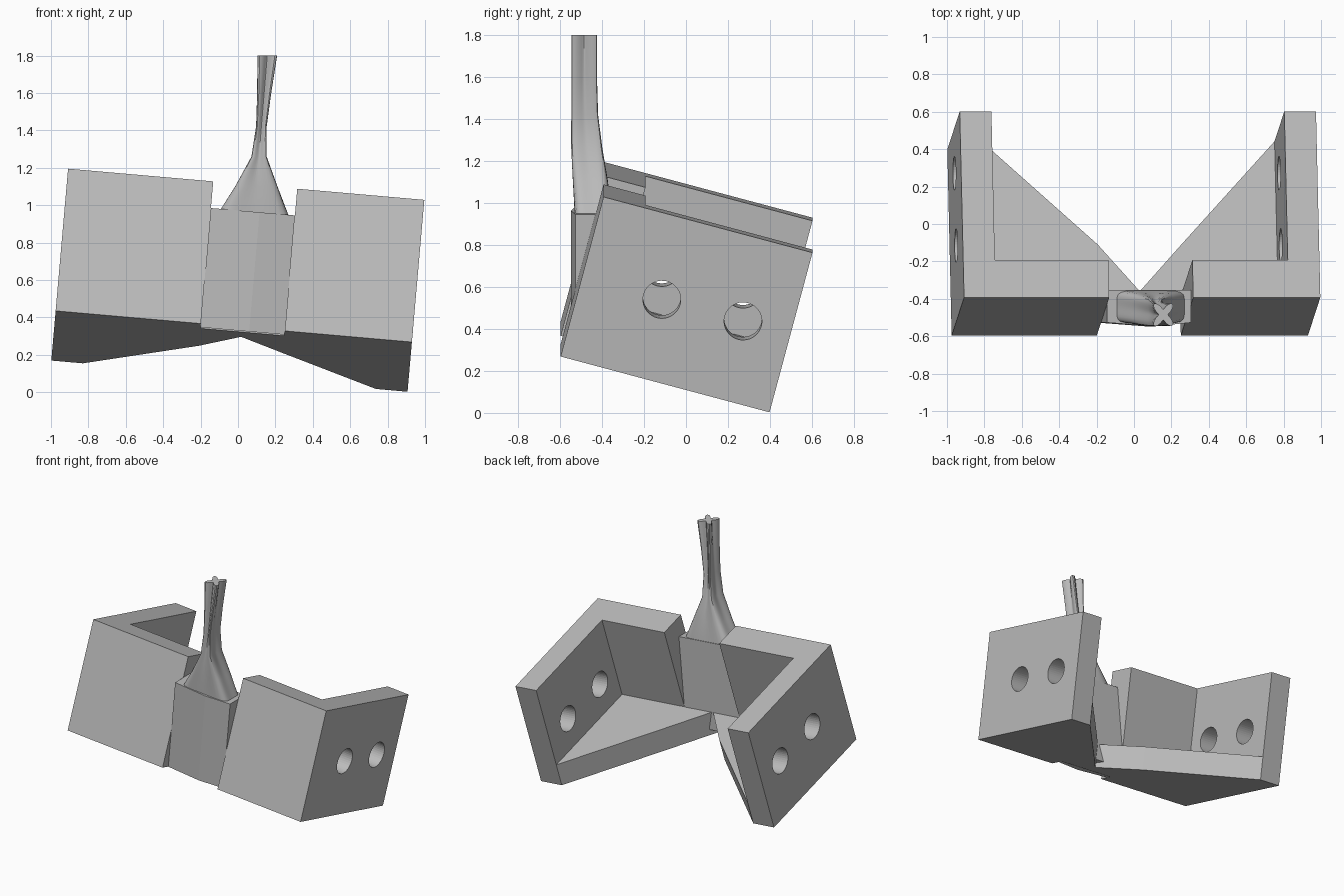
import bpy, bmesh, math
from mathutils import Matrix, Vector

cube = bpy.data.objects.get("Cube")
if cube:
    bpy.data.objects.remove(cube, do_unlink=True)

grey = bpy.data.materials.new("plain grey")
grey.use_nodes = True
grey.diffuse_color = (0.5, 0.5, 0.5, 1)
grey.node_tree.nodes["Principled BSDF"].inputs["Base Color"].default_value = (0.5, 0.5, 0.5, 1)

# Frames: the brackets are rolled and pitched, the centre body only rolled
ORIGIN = Matrix.Translation((-0.975, -0.597, 0.435))
ROLL = ORIGIN @ Matrix.Rotation(math.radians(5), 4, 'Y')
TILT = ROLL @ Matrix.Rotation(math.radians(-15), 4, 'X')
WIDTH, HEIGHT, DEPTH = 1.912, 0.79, 1.03
WALL, FRONT, FLOOR = 0.17, 0.207, 0.17
GAP_LEFT, GAP_RIGHT, GAP_DEPTH = 0.779, 1.23, 0.46


def finish(name, bm, matrix=Matrix()):
    bmesh.ops.recalc_face_normals(bm, faces=bm.faces)
    mesh = bpy.data.meshes.new(name)
    bm.to_mesh(mesh)
    bm.free()
    mesh.transform(matrix)
    mesh.materials.append(grey)
    obj = bpy.data.objects.new(name, mesh)
    bpy.context.collection.objects.link(obj)
    return obj


def loft(name, rings, matrix=Matrix()):
    bm = bmesh.new()
    loops = [[bm.verts.new(p) for p in ring] for ring in rings]
    n = len(loops[0])
    for a, b in zip(loops, loops[1:]):
        for i in range(n):
            j = (i + 1) % n
            bm.faces.new((a[i], a[j], b[j], b[i]))
    bm.faces.new(loops[0][::-1])
    bm.faces.new(loops[-1])
    return finish(name, bm, matrix)


def prism(name, outline, low, high, matrix):
    return loft(name, [[(x, y, z) for x, y in outline] for z in (low, high)], matrix)


def drill(target, x):
    # two round mounting holes through a side wall
    for y in (0.395, 0.795):
        bm = bmesh.new()
        place = Matrix.Translation((x, y, 0.388)) @ Matrix.Rotation(math.pi / 2, 4, 'Y')
        bmesh.ops.create_cone(bm, cap_ends=True, segments=40, radius1=0.09,
                              radius2=0.09, depth=0.6, matrix=place)
        cutter = finish("hole_cutter", bm, TILT)
        cutter.hide_render = True
        cutter.hide_viewport = True
        cutter.display_type = 'WIRE'
        mod = target.modifiers.new("hole", 'BOOLEAN')
        mod.object = cutter
        mod.operation = 'DIFFERENCE'
        mod.solver = 'EXACT'
    bpy.context.view_layer.update()
    graph = bpy.context.evaluated_depsgraph_get()
    mesh = bpy.data.meshes.new_from_object(target.evaluated_get(graph))
    cutters = [m.object for m in target.modifiers]
    target.modifiers.clear()
    target.data = mesh
    for c in cutters:
        bpy.data.objects.remove(c, do_unlink=True)


# L-shaped brackets with a sloped floor gusset
for side, edge, sign, span in (("right", 0, 1, GAP_LEFT),
                               ("left", WIDTH, -1, WIDTH - GAP_RIGHT)):
    corner = [(0, 0), (span, 0), (span, FRONT), (WALL, FRONT), (WALL, DEPTH), (0, DEPTH)]
    floor = [(WALL, FRONT), (span, FRONT), (span, GAP_DEPTH), (WALL, DEPTH)]
    shift = lambda pts: [(edge + sign * x, y) for x, y in pts]
    bracket = prism(side + "_bracket", shift(corner), 0, HEIGHT, TILT)
    drill(bracket, edge + sign * WALL / 2)
    prism(side + "_floor_gusset", shift(floor), 0, FLOOR, TILT)

# V-shaped web joining the two gussets below the body
web = [(GAP_LEFT, 0.1), (GAP_RIGHT, 0.1), (GAP_RIGHT, GAP_DEPTH), (1.0, 0.2), (GAP_LEFT, GAP_DEPTH)]
prism("centre_web", web, 0, FLOOR, TILT)

# Upright centre body with a shallow front ridge
body = [(GAP_LEFT, 0.07), (1.04, 0.05), (GAP_RIGHT, 0.07), (GAP_RIGHT, 0.245), (GAP_LEFT, 0.245)]
prism("centre_body", body, -0.02, 0.62, ROLL)


# Pinched spout: rounded base narrowing into a four-lobed stem
def lobed_ring(x0, x1, y0, y1, z, tilt, pinch, count=48):
    ring = []
    for i in range(count):
        a = 2 * math.pi * i / count
        c, s = math.cos(a), math.sin(a)
        r = (1 - pinch * math.cos(2 * a) ** 2) / (c ** 6 + s ** 6) ** (1 / 6)
        x = c * r * (x1 - x0) / 2
        ring.append(Vector(((x0 + x1) / 2 + x, (y0 + y1) / 2 + s * r * (y1 - y0) / 2, z - tilt * x)))
    return ring


spout = loft("pinched_spout", [
    lobed_ring(-0.10, 0.275, -0.53, -0.355, 0.95, 0.087, 0),
    lobed_ring(-0.015, 0.215, -0.54, -0.37, 1.10, 0.04, 0.05),
    lobed_ring(0.07, 0.155, -0.55, -0.395, 1.26, 0, 0.2),
    lobed_ring(0.095, 0.155, -0.55, -0.415, 1.42, 0, 0.35),
    lobed_ring(0.10, 0.18, -0.55, -0.42, 1.60, 0, 0.45),
    lobed_ring(0.10, 0.213, -0.55, -0.42, 1.80, 0, 0.55)])
bpy.ops.object.select_all(action='DESELECT')
bpy.context.view_layer.objects.active = spout
spout.select_set(True)
bpy.ops.object.shade_smooth_by_angle(angle=math.radians(35))
